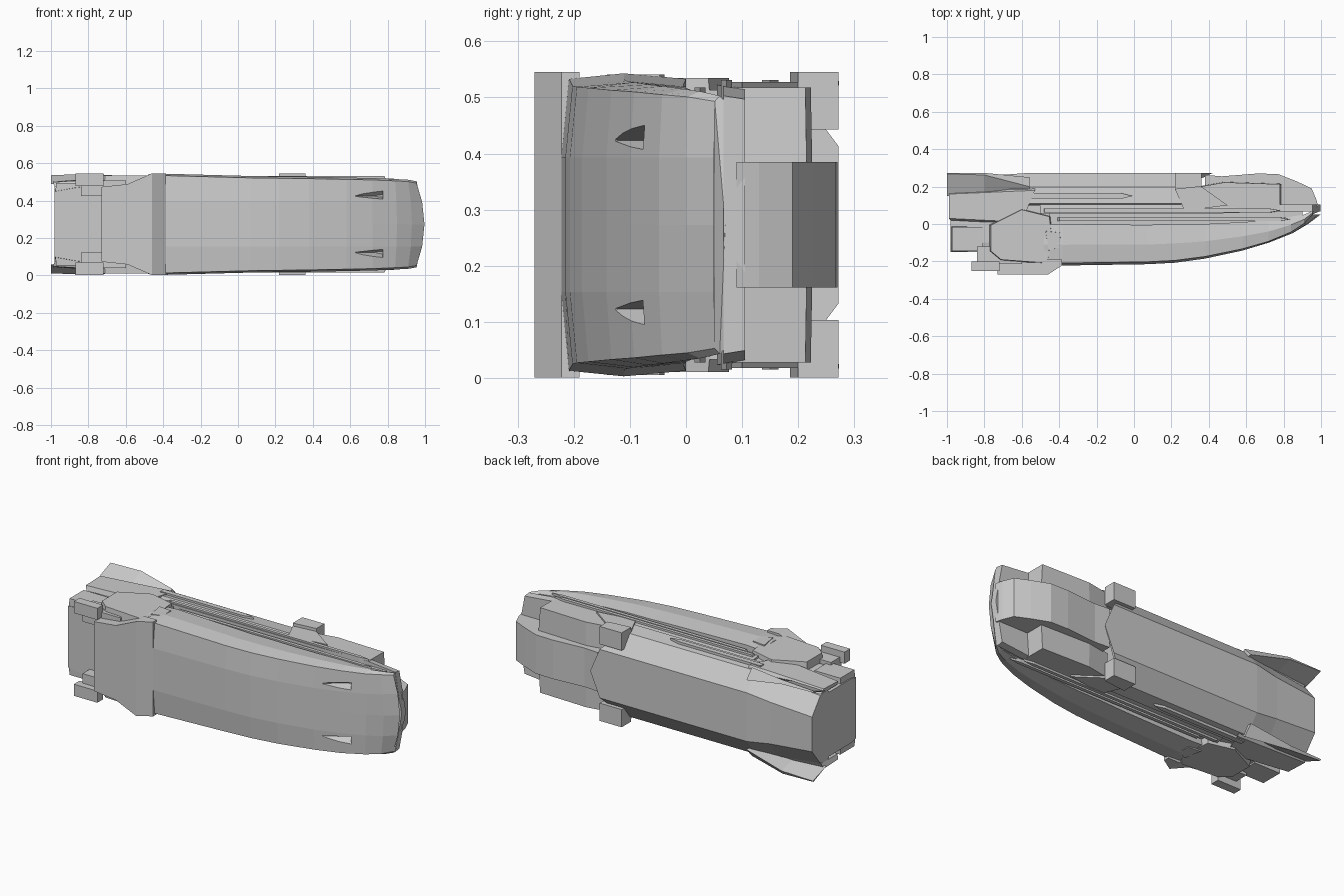
import bpy, bmesh
from mathutils import Vector

ZC = 0.273  # the ship lies on its side; it is symmetric about this height


def finish(name, bm):
    bmesh.ops.recalc_face_normals(bm, faces=bm.faces)
    me = bpy.data.meshes.new(name)
    bm.to_mesh(me)
    bm.free()
    ob = bpy.data.objects.new(name, me)
    ob.location.z = ZC
    bpy.context.collection.objects.link(ob)
    return ob


def skin(bm, rings):
    """Join equal rings of points into a closed solid."""
    vs = [[bm.verts.new(p) for p in r] for r in rings]
    n = len(vs[0])
    for a, b in zip(vs, vs[1:]):
        for i in range(n):
            bm.faces.new((a[i], a[(i + 1) % n], b[(i + 1) % n], b[i]))
    bm.faces.new(vs[0])
    bm.faces.new(vs[-1][::-1])


def loft(name, stations, section):
    """Loft along x; section(station) gives half of a ring as (y, half width, dx)."""
    bm = bmesh.new()
    rings = []
    for s in stations:
        half = section(s)
        ring = [(s[0] + d, y, w) for y, w, d in half]
        ring += [(s[0] + d, y, -w) for y, w, d in reversed(half) if w > 0]
        rings.append(ring)
    skin(bm, rings)
    return finish(name, bm)


def side_part(name, outline, inner, outer, taper=1.0, centre=False):
    """Extrude an x,y outline outward in z, mirrored on both flanks."""
    bm = bmesh.new()
    c = sum((Vector(p) for p in outline), Vector((0, 0))) / len(outline)
    top = [c + (Vector(p) - c) * taper for p in outline]
    for s in ((1,) if centre else (1, -1)):
        skin(bm, [[(p[0], p[1], s * inner) for p in outline],
                  [(p[0], p[1], s * outer) for p in top]])
    return finish(name, bm)


def rect(x0, x1, y0, y1):
    return [(x0, y0), (x1, y0), (x1, y1), (x0, y1)]


# Belly hull: x, bottom y, top y, half width, forward bulge of the centre line
def belly(s):
    x, yb, yt, w, d = s
    h = yt - yb
    return [(yb, 0, d), (yb, 0.12, d * 0.7), (yb + h * 0.06, w - 0.01, 0),
            (yb + h * 0.5, w, 0), (yt, w - 0.01, 0), (yt, 0, d)]


hull = loft("belly_hull", [
    (-0.48, -0.22, 0.0, 0.265, 0), (-0.38, -0.222, 0.0, 0.27, 0),
    (0.07, -0.215, -0.005, 0.258, 0), (0.22, -0.207, 0.0, 0.256, 0),
    (0.38, -0.185, 0.0, 0.254, 0), (0.58, -0.142, 0.01, 0.25, 0),
    (0.72, -0.10, 0.02, 0.247, 0), (0.84, -0.048, 0.04, 0.242, 0.01),
    (0.91, 0.0, 0.05, 0.238, 0.02), (0.955, 0.05, 0.07, 0.23, 0.042)], belly)

# Wedge-shaped scoops cut into the bow
cut_bm = bmesh.new()
for s in (1, -1):
    skin(cut_bm, [[(0.61, -0.17, s * 0.14), (0.61, -0.17, s * 0.17), (0.63, -0.12, s * 0.15)],
                  [(0.78, -0.16, s * 0.115), (0.78, -0.16, s * 0.215), (0.77, -0.01, s * 0.15)]])
cutter = finish("scoop_cutter", cut_bm)
cutter.hide_render = True
mod = hull.modifiers.new("scoops", 'BOOLEAN')
mod.object = cutter
mod.operation = 'DIFFERENCE'
mod.solver = 'EXACT'
bpy.context.view_layer.objects.active = hull
bpy.ops.object.modifier_apply(modifier=mod.name)
bpy.data.objects.remove(cutter)

# Narrow core that forms the bottoms of the flank slots
side_part("inner_core", [(-0.6, -0.1), (0.75, -0.04), (0.9, 0.03), (0.9, 0.09),
                         (0.45, 0.13), (-0.6, 0.2)], -0.225, 0.225, centre=True)

# Deck that runs forward to the pointed prow
loft("prow_deck", [(-0.5, 0, 0, 0.25, 0), (0.4, 0, 0, 0.25, 0), (0.78, 0, 0, 0.247, 0.01),
                   (0.955, 0, 0, 0.23, 0.042)],
     lambda s: [(0.055 + 0.012 * (s[0] > 0.5), 0, s[4]),
                (0.055 + 0.012 * (s[0] > 0.5), s[3], 0),
                (0.105, s[3] - 0.006, 0), (0.105, 0, s[4])])

# Long flank rails
for i, (x0, x1, y0, y1, z) in enumerate([(-0.42, 0.85, 0.015, 0.035, 0.245),
                                         (-0.5, 0.8, 0.062, 0.082, 0.258),
                                         (-0.6, 0.0, 0.135, 0.165, 0.258)]):
    side_part(f"flank_rail_{i + 1}", [(x0, y0), (x1 - 0.06, y0), (x1, (y0 + y1) / 2),
                                      (x1 - 0.06, y1), (x0, y1)], 0.2, z, 0.97)

# Octagonal upper hull, tapering to a blunt point at the front
loft("upper_hull", [(-0.98, 0.252, 0.10, 0.195), (-0.72, 0.262, 0.12, 0.22),
                    (-0.58, 0.272, 0.14, 0.24), (0.26, 0.272, 0.14, 0.24)],
     lambda s: [(s[1], 0, 0.16 * (s[0] > 0)), (s[1], s[2], 0.1 * (s[0] > 0)),
                (s[1] - 0.075, s[3], 0), (0.11, s[3] + 0.01, 0),
                (0.09, s[3] - 0.03, 0), (0.09, 0, 0.16 * (s[0] > 0))])
# Shoulder blocks and the fairings below them
side_part("shoulder_block", [(0.22, 0.185), (0.36, 0.2), (0.36, 0.272), (0.22, 0.272)],
          0.17, 0.272)
side_part("shoulder_fairing", [(0.22, 0.185), (0.36, 0.2), (0.5, 0.1), (0.27, 0.07)],
          0.18, 0.255)

# Rounded cab and the pods beside it
side_part("cab", [(0.38, 0.09), (0.38, 0.262), (0.47, 0.255), (0.56, 0.262), (0.66, 0.27),
                  (0.77, 0.267), (0.87, 0.228), (0.95, 0.19), (0.975, 0.13), (0.985, 0.09)],
          -0.112, 0.112, centre=True)
side_part("cab_pod", [(0.34, 0.08), (0.79, 0.08), (0.79, 0.215), (0.48, 0.225), (0.34, 0.2)],
          0.105, 0.245, 0.96)

# Wide plate under the rear of the belly
loft("keel_plate", [(-0.73, 0.20), (-0.59, 0.215), (-0.46, 0.272), (-0.385, 0.272)],
     lambda s: [(-0.222 if s[0] > -0.4 else -0.27, s[1], 0), (-0.19, s[1], 0)])
side_part("keel_box", rect(-0.87, -0.72, -0.252, -0.2), 0.205, 0.272)
side_part("keel_strut", rect(-0.84, -0.6, -0.215, -0.12), 0.15, 0.235)

# Engine section
loft("tail_block", [(-0.98, 0.185), (-0.87, 0.205), (-0.7, 0.225), (-0.45, 0.24)],
     lambda s: [(-0.15, s[1] - 0.01, 0), (-0.10, s[1], 0), (0.1, s[1], 0),
                (0.15, s[1] - 0.04, 0)])
side_part("engine_housing", [(-0.72, -0.2), (-0.46, -0.22), (-0.42, -0.12), (-0.44, 0.05),
                             (-0.6, 0.09), (-0.78, 0.0), (-0.78, -0.15)], 0.15, 0.262, 0.92)
side_part("engine_nozzle", rect(-0.98, -0.8, -0.15, -0.01), 0.1, 0.22, 0.92)
side_part("engine_knob", [(-0.46, -0.15), (-0.385, -0.13), (-0.39, -0.04), (-0.48, -0.03)],
          0.2, 0.268, 0.85)

# Tail fins: a rear flank plate with a flared blade along its upper edge
fin = bmesh.new()
for s in (1, -1):
    skin(fin, [[(-0.98, 0.02, s * 0.2), (-0.98, 0.17, s * 0.2), (-0.99, 0.16, s * 0.23),
                (-0.99, 0.03, s * 0.225)],
               [(-0.62, 0.0, s * 0.22), (-0.53, 0.22, s * 0.2), (-0.53, 0.18, s * 0.255),
                (-0.6, 0.01, s * 0.25)]])
    skin(fin, [[(-1.0, 0.15, s * 0.215), (-1.0, 0.273, s * 0.255), (-1.0, 0.268, s * 0.262)],
               [(-0.8, 0.15, s * 0.22), (-0.8, 0.273, s * 0.25), (-0.8, 0.262, s * 0.27)],
               [(-0.56, 0.14, s * 0.2), (-0.56, 0.25, s * 0.2), (-0.56, 0.2, s * 0.255)]])
finish("tail_fins", fin)
